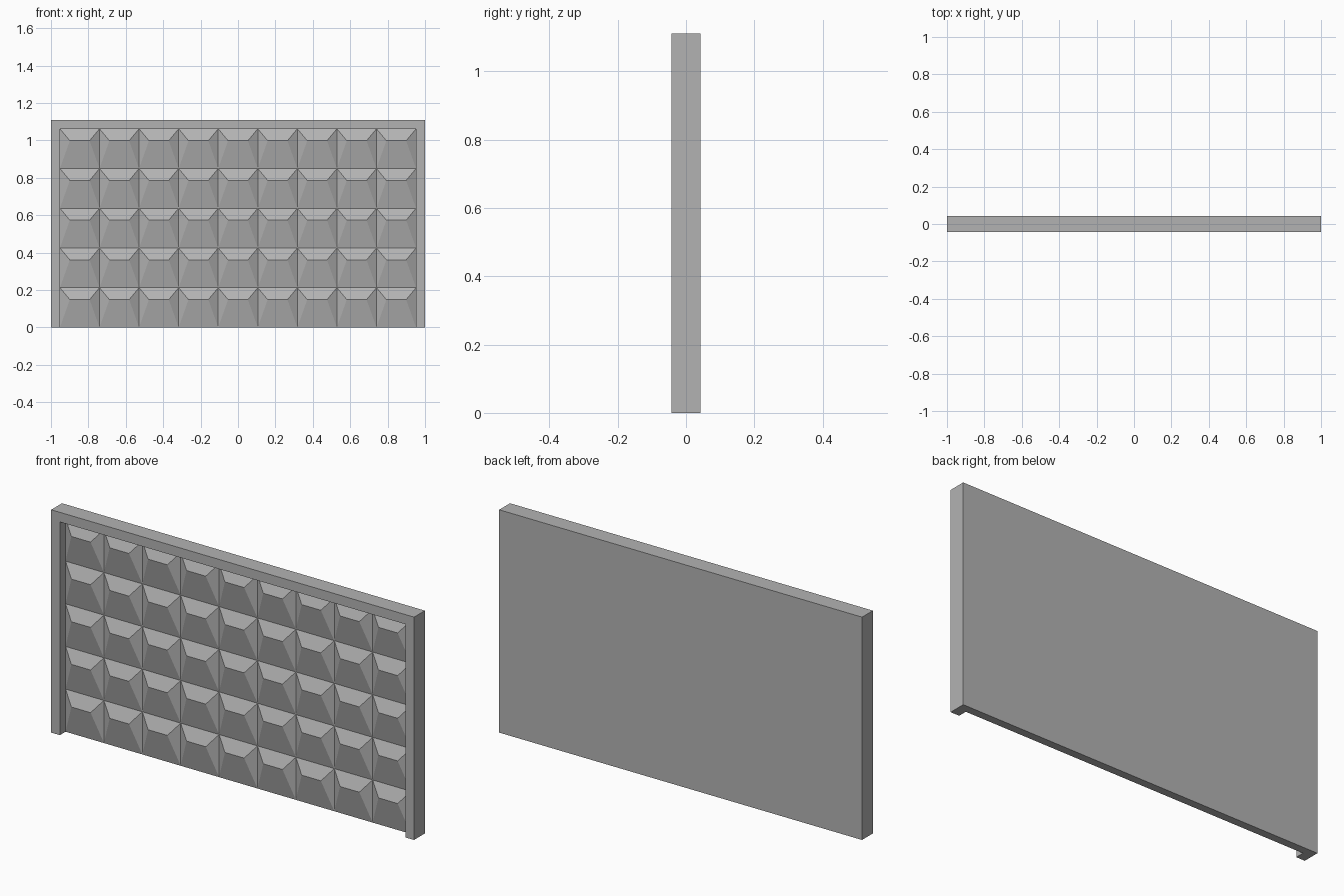
import bpy
import bmesh

W, H, D = 2.0, 1.11, 0.085      # overall size
BORDER = 0.048                  # frame width
RECESS = 0.045                  # depth of the opening
COLS, ROWS = 9, 5
RISE = 0.03                     # height of each stud
FRONT, BACK = -D / 2, D / 2
BASE = FRONT + RECESS

if "Cube" in bpy.data.objects:
    bpy.data.objects.remove(bpy.data.objects["Cube"], do_unlink=True)

concrete = bpy.data.materials.new("concrete grey")
concrete.use_nodes = True
colour = (0.45, 0.45, 0.45, 1)
concrete.diffuse_color = colour
concrete.node_tree.nodes["Principled BSDF"].inputs["Base Color"].default_value = colour


def finish(name, bm):
    bmesh.ops.recalc_face_normals(bm, faces=bm.faces)
    mesh = bpy.data.meshes.new(name)
    bm.to_mesh(mesh)
    bm.free()
    mesh.materials.append(concrete)
    obj = bpy.data.objects.new(name, mesh)
    bpy.context.collection.objects.link(obj)
    return obj


# Frame: a U-shaped outline, open at the ground, pushed back to full depth
bm = bmesh.new()
x, xi, zi = W / 2, W / 2 - BORDER, H - BORDER
outline = [(-x, 0), (-x, H), (x, H), (x, 0), (xi, 0), (xi, zi), (-xi, zi), (-xi, 0)]
face = bm.faces.new([bm.verts.new((px, FRONT, pz)) for px, pz in outline])
pushed = bmesh.ops.extrude_face_region(bm, geom=[face])["geom"]
verts = [v for v in pushed if isinstance(v, bmesh.types.BMVert)]
bmesh.ops.translate(bm, verts=verts, vec=(0, D, 0))
finish("frame", bm)

# Studded panel: a grid of hipped studs whose ridge sits near the top
bm = bmesh.new()
cw, ch = 2 * xi / COLS, zi / ROWS
for col in range(COLS):
    for row in range(ROWS):
        x0, z0 = -xi + col * cw, row * ch
        a, b, c, d = [bm.verts.new((x0 + u * cw, BASE, z0 + v * ch))
                      for u, v in ((0, 0), (1, 0), (1, 1), (0, 1))]
        left, right = [bm.verts.new((x0 + u * cw, BASE - RISE, z0 + 0.7 * ch))
                       for u in (0.25, 0.75)]
        for loop in ((a, b, right, left), (right, c, d, left), (a, left, d), (b, c, right)):
            bm.faces.new(loop)
bmesh.ops.remove_doubles(bm, verts=bm.verts, dist=0.0001)

# Close the panel with sides and a flat back
rim = [e for e in bm.edges if e.is_boundary]
pushed = bmesh.ops.extrude_edge_only(bm, edges=rim)["geom"]
back_verts = [v for v in pushed if isinstance(v, bmesh.types.BMVert)]
for v in back_verts:
    v.co.y = BACK
bmesh.ops.contextual_create(bm, geom=[e for e in bm.edges if e.is_boundary])
finish("studded_panel", bm)
